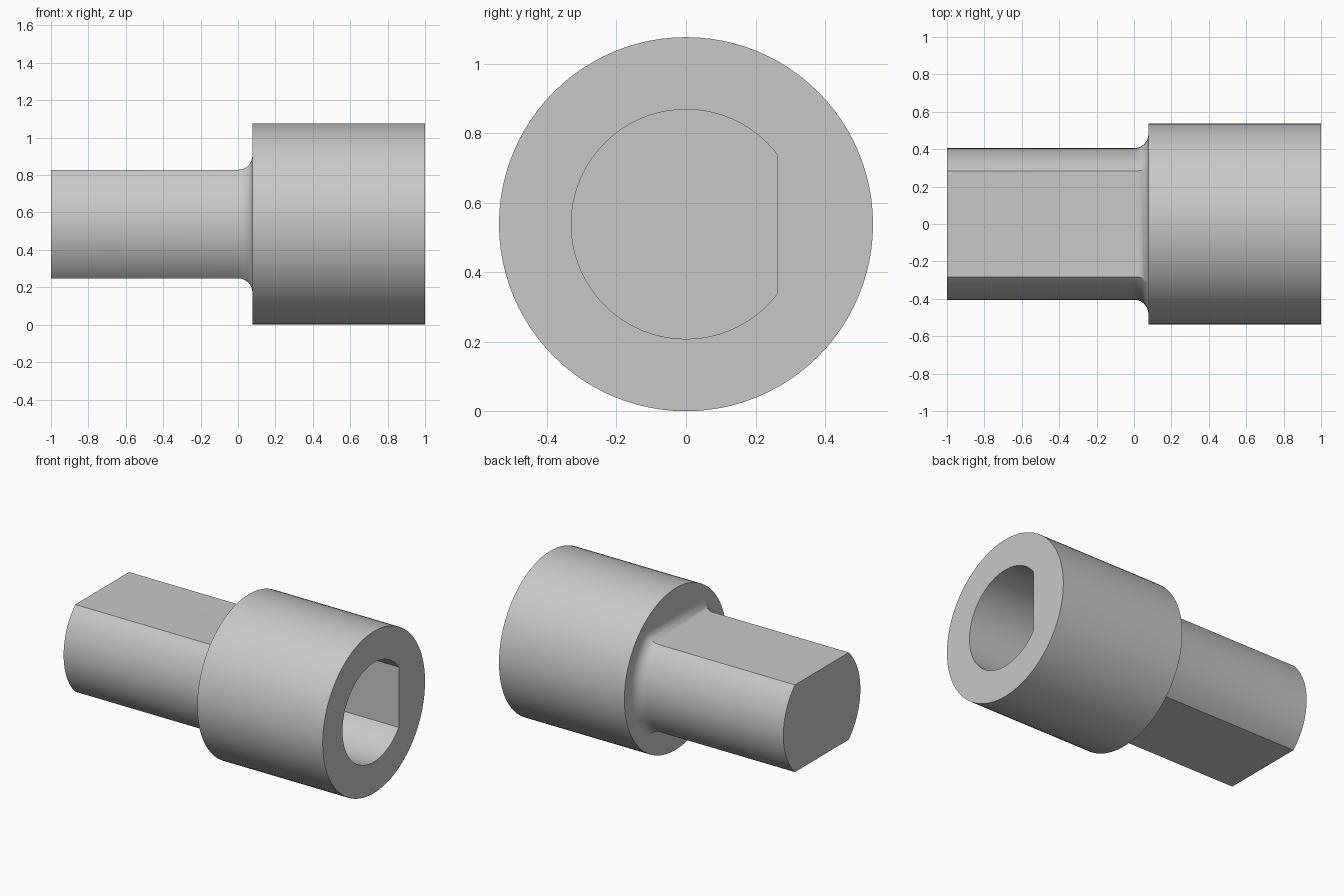
import bpy, bmesh
from math import pi, sin, cos, asin, sqrt

if "Cube" in bpy.data.objects:
    bpy.data.objects.remove(bpy.data.objects["Cube"])

AXIS_Z = 0.538      # height of the common axis
SIDES = 96

grey = bpy.data.materials.new("plain grey")
grey.use_nodes = True
colour = (0.58, 0.58, 0.58, 1)
grey.diffuse_color = colour
grey.node_tree.nodes["Principled BSDF"].inputs["Base Color"].default_value = colour


def circle(radius):
    return [(radius * cos(2 * pi * i / SIDES), radius * sin(2 * pi * i / SIDES))
            for i in range(SIDES)]


def d_shape(radius):
    # circle with one flat towards +y, its corners falling on ring points
    flat = radius * cos(2 * pi * 10 / SIDES)
    ring = []
    for y, z in circle(radius):
        if y > flat:
            y, z = flat, z * flat / y
        ring.append((y, z))
    return ring


def double_flat(radius, half):
    # circle with flats above and below
    a = asin(half / radius)
    n = 24
    arc = [-a + 2 * a * i / n for i in range(n + 1)]
    angles = arc + [pi + t for t in arc]
    return [(radius * cos(t), radius * sin(t)) for t in angles]


def loft(name, sections):
    # skin a list of (x, outline) sections and cap both ends
    bm = bmesh.new()
    rings = [[bm.verts.new((x, y, z + AXIS_Z)) for y, z in outline]
             for x, outline in sections]
    for a, b in zip(rings, rings[1:]):
        n = len(a)
        for i in range(n):
            j = (i + 1) % n
            bm.faces.new((a[i], a[j], b[j], b[i]))
    bm.faces.new(rings[0])
    bm.faces.new(rings[-1])
    bmesh.ops.recalc_face_normals(bm, faces=bm.faces)
    mesh = bpy.data.meshes.new(name)
    bm.to_mesh(mesh)
    bm.free()
    mesh.materials.append(grey)
    obj = bpy.data.objects.new(name, mesh)
    bpy.context.collection.objects.link(obj)
    bpy.ops.object.select_all(action='DESELECT')
    obj.select_set(True)
    bpy.context.view_layer.objects.active = obj
    bpy.ops.object.shade_smooth_by_angle(angle=pi / 6)
    return obj


# Socket: outer wall, front rim and blind D-shaped bore
SHOULDER = 0.077
loft("socket", [(SHOULDER, circle(0.538)), (1, circle(0.538)),
                (1, d_shape(0.33)), (0.25, d_shape(0.33))])

# Shank: two flats, flaring into the shoulder with a concave fillet
R, HALF, FILLET = 0.405, 0.29, 0.077
shank = [(-1, double_flat(R, HALF))]
for k in range(9):
    t = pi / 2 * k / 8
    grow = FILLET * (1 - cos(t))
    shank.append((SHOULDER - FILLET + FILLET * sin(t),
                  double_flat(R + grow, HALF + grow)))
shank.append((SHOULDER + 0.03, shank[-1][1]))
loft("shank", shank)
